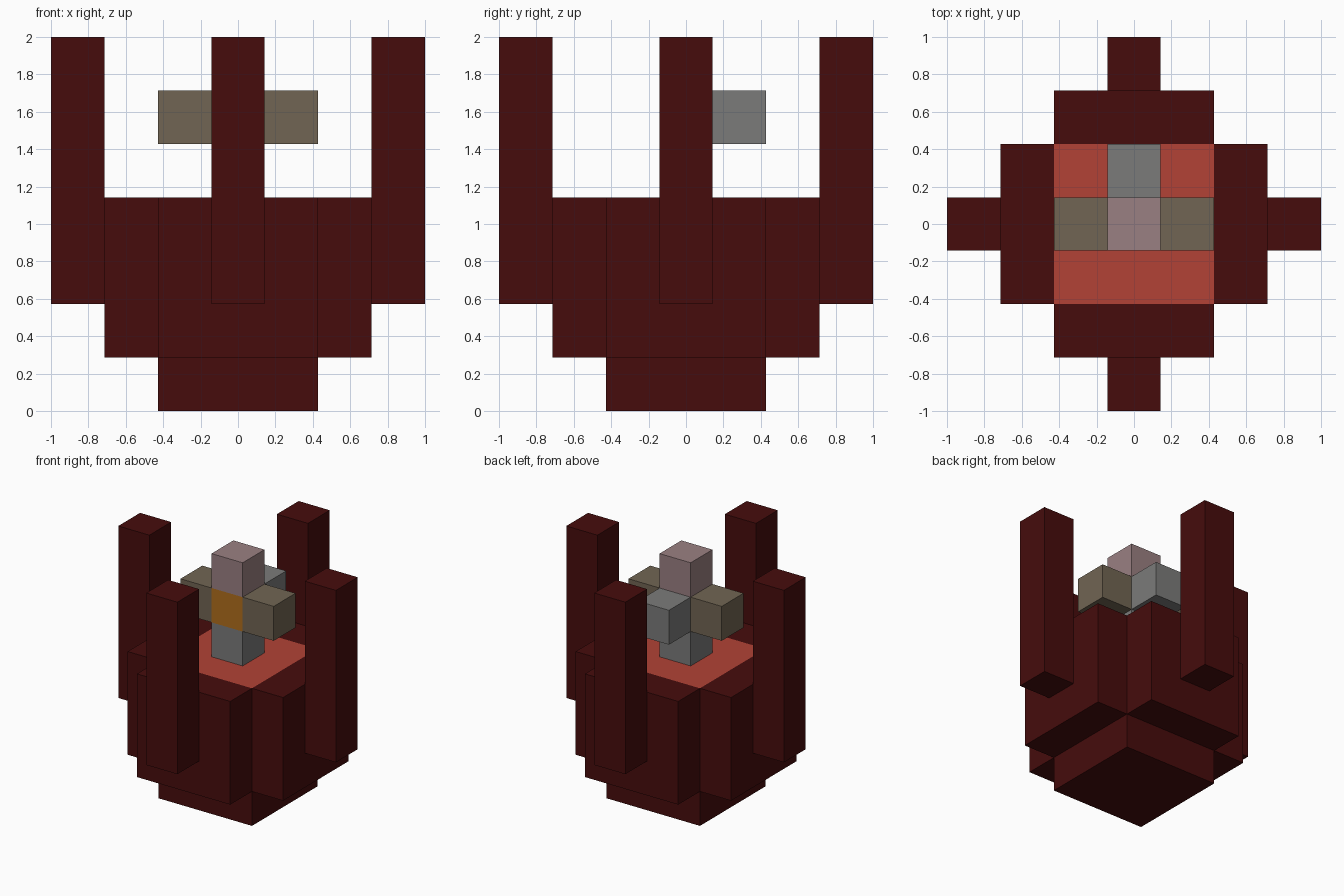
import bpy
import bmesh
from mathutils import Matrix, Vector

# Remove the default cube
cube = bpy.data.objects.get("Cube")
if cube:
    bpy.data.objects.remove(cube, do_unlink=True)

U = 2 / 7  # side of one block


def linear(c):
    c /= 255
    return c / 12.92 if c <= 0.04045 else ((c + 0.055) / 1.055) ** 2.4


def material(name, r, g, b):
    mat = bpy.data.materials.new(name)
    colour = (linear(r), linear(g), linear(b), 1)
    mat.use_nodes = True
    mat.diffuse_color = colour
    bsdf = next(n for n in mat.node_tree.nodes if n.type == "BSDF_PRINCIPLED")
    bsdf.inputs["Base Color"].default_value = colour
    return mat


def block(name, mat, centre, size):
    """Box with its centre and size given in blocks."""
    mesh = bpy.data.meshes.new(name)
    bm = bmesh.new()
    bmesh.ops.create_cube(bm, size=U)
    bmesh.ops.scale(bm, vec=size, verts=bm.verts)
    bm.to_mesh(mesh)
    bm.free()
    mesh.materials.append(mat)
    obj = bpy.data.objects.new(name, mesh)
    obj.location = Vector(centre) * U
    bpy.context.collection.objects.link(obj)
    return obj


maroon = material("dark maroon", 70, 12, 12)
red = material("bright red", 178, 66, 54)
grey = material("grey", 123, 123, 122)
brown = material("dull brown", 113, 101, 83)
orange = material("orange", 176, 110, 28)
pink = material("dusty pink", 154, 128, 130)

# Foot and the red pool level with the rim
block("base", maroon, (0, 0, 0.5), (3, 3, 1))
block("pool", red, (0, 0, 2.5), (3, 3, 3))

# Wall and tall prong on each of the four sides
for i, side in enumerate(("front", "left", "back", "right")):
    turn = Matrix.Rotation(i * 1.5707963, 3, "Z")
    parts = (("wall", (0, -2, 2.5), (3, 1, 3)),
             ("prong", (0, -3, 4.5), (1, 1, 5)))
    for part, centre, size in parts:
        obj = block(f"{side}_{part}", maroon, turn @ Vector(centre), size)
        obj.rotation_euler.z = i * 1.5707963

# Small figure standing in the pool
one = (1, 1, 1)
block("figure_legs", grey, (0, 0, 4.5), one)
block("figure_chest", orange, (0, 0, 5.5), one)
block("figure_head", pink, (0, 0, 6.5), one)
block("figure_backpack", grey, (0, 1, 5.5), one)
for name, x in (("left", 1), ("right", -1)):
    block(f"figure_{name}_arm", brown, (x, 0, 5.5), one)
